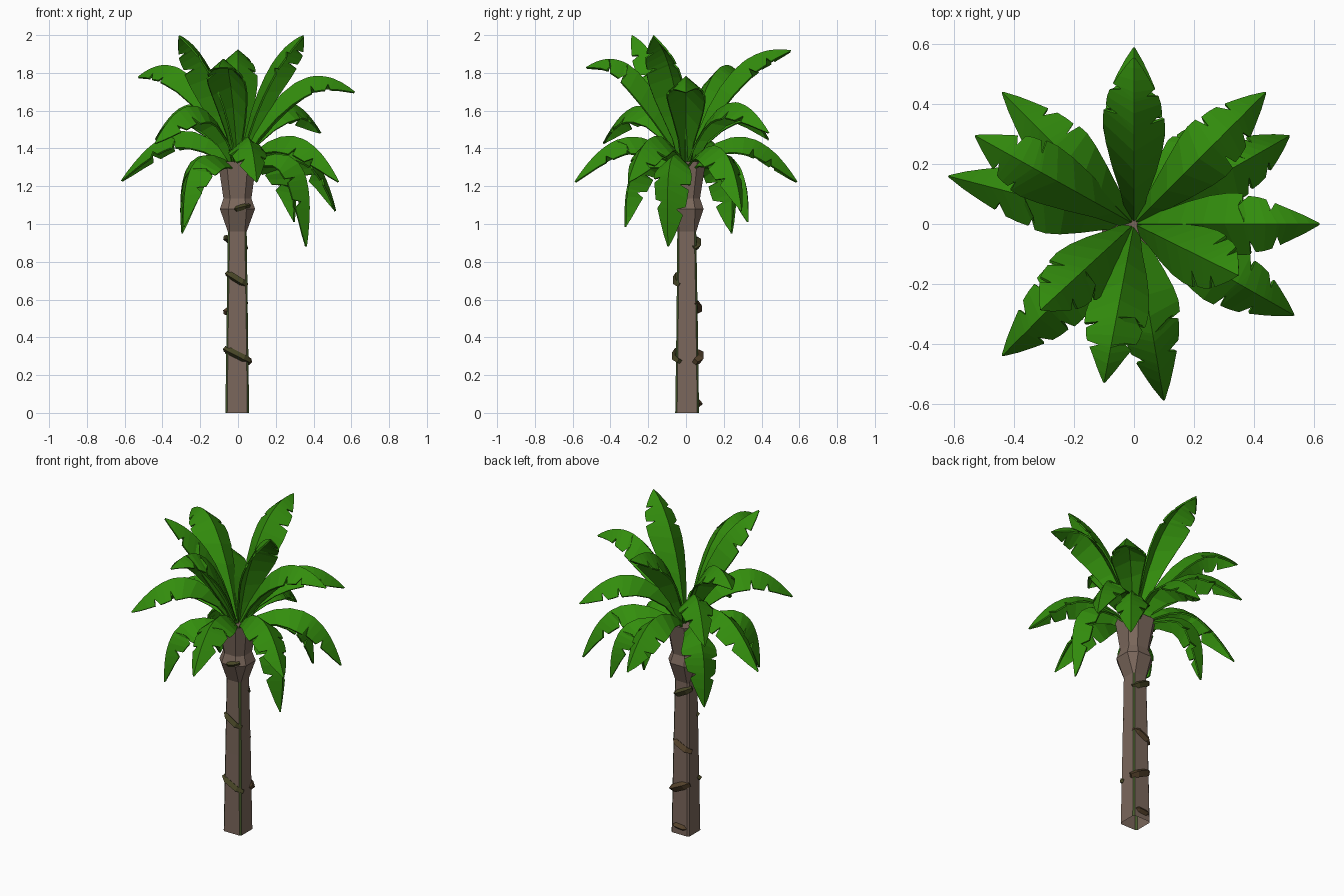
import bpy, math
from mathutils import Vector

if "Cube" in bpy.data.objects:
    bpy.data.objects.remove(bpy.data.objects["Cube"])


def material(name, rgb):
    m = bpy.data.materials.new(name)
    m.diffuse_color = (*rgb, 1)
    m.use_nodes = True
    m.node_tree.nodes["Principled BSDF"].inputs["Base Color"].default_value = m.diffuse_color
    return m


leaf_green = material("leaf green", (0.033, 0.27, 0.004))
bark = material("bark brown", (0.195, 0.135, 0.105))
moss = material("moss green", (0.06, 0.10, 0.025))
vine_green = material("vine olive", (0.065, 0.062, 0.02))
vine_brown = material("vine brown", (0.09, 0.055, 0.025))


def make_mesh(name, verts, faces, mats):
    me = bpy.data.meshes.new(name)
    me.from_pydata(verts, [], faces)
    for m in mats:
        me.materials.append(m)
    ob = bpy.data.objects.new(name, me)
    bpy.context.collection.objects.link(ob)
    return ob


# Trunk: chamfered square rings (z, half width, chamfer, centre x, centre y)
RINGS = [(0, 0.063, 0.010, -0.004, 0.006), (0.5, 0.056, 0.009, -0.004, 0.006),
         (0.96, 0.050, 0.010, -0.004, 0.004), (1.08, 0.093, 0.045, -0.003, 0.0),
         (1.135, 0.074, 0.035, -0.003, 0.0), (1.33, 0.102, 0.045, -0.004, 0.003)]
verts, faces = [], []
for z, h, c, cx, cy in RINGS:
    k = h - c
    for x, y in [(k, -h), (h, -k), (h, k), (k, h), (-k, h), (-h, k), (-h, -k), (-k, -h)]:
        verts.append((cx + x, cy + y, z))
for r in range(len(RINGS) - 1):
    for i in range(8):
        j = (i + 1) % 8
        faces.append((r * 8 + i, r * 8 + j, r * 8 + 8 + j, r * 8 + 8 + i))
top = (len(RINGS) - 1) * 8
faces.append(tuple(range(top, top + 8)))  # the underside stays open
trunk = make_mesh("trunk", verts, faces, [bark, moss])
for i in range(16):                       # mossy strips on the lower corners
    if i % 8 in (0, 2, 6):
        trunk.data.polygons[i].material_index = 1


# Vine loops: short tapered pieces across the front and back faces
def vine(name, y, x0, z0, x1, z1, depth, mat):
    cu = bpy.data.curves.new(name, 'CURVE')
    cu.dimensions = '3D'
    cu.bevel_depth = depth
    cu.bevel_resolution = 0
    cu.use_fill_caps = True
    sp = cu.splines.new('POLY')
    sp.points.add(4)
    inward = -0.02 if y > 0 else 0.02
    for i, p in enumerate(sp.points):
        t = i / 4
        end = i in (0, 4)
        p.co = (x0 + (x1 - x0) * t, y + (inward if end else 0), z0 + (z1 - z0) * t, 1)
        p.radius = 0.7 if end else 1
    sp.use_smooth = False
    cu.materials.append(mat)
    bpy.context.collection.objects.link(bpy.data.objects.new(name, cu))


vine("vine_front_low", -0.054, -0.072, 0.34, 0.062, 0.272, 0.021, vine_green)
vine("vine_front_mid", -0.050, -0.06, 0.74, 0.045, 0.675, 0.021, vine_green)
vine("vine_front_top", -0.088, -0.03, 1.075, 0.06, 1.098, 0.016, vine_green)
vine("vine_back_base", 0.070, 0.045, 0.055, -0.055, 0.045, 0.018, vine_brown)
vine("vine_back_low", 0.068, 0.065, 0.27, -0.06, 0.33, 0.026, vine_brown)
vine("vine_back_mid", 0.062, 0.045, 0.585, -0.07, 0.53, 0.023, vine_brown)
vine("vine_back_top", 0.058, 0.045, 0.87, -0.07, 0.93, 0.022, vine_green)

# Frond outline: (position along rib, half width), notched toward the tip
EDGE = [(0, 0.028), (0.12, 0.045), (0.25, 0.074), (0.38, 0.095), (0.50, 0.104),
        (0.60, 0.102), (0.615, 0.055), (0.65, 0.094), (0.72, 0.090), (0.78, 0.082),
        (0.795, 0.042), (0.83, 0.070), (0.89, 0.052), (0.95, 0.030), (1, 0.004)]
DROP = 0.85


def frond(name, tip, ctrl, base_z, flip):
    az = math.atan2(tip[1], tip[0])
    out, side = Vector((math.cos(az), math.sin(az), 0)), Vector((-math.sin(az), math.cos(az), 0))
    up = Vector((0, 0, 1))
    p0, p1 = Vector((0.01, base_z)), Vector(ctrl)
    p2 = Vector((math.hypot(tip[0], tip[1]), tip[2]))

    def at(t):                            # point on the arched rib and its normal
        p = p0 * (1 - t) ** 2 + p1 * 2 * t * (1 - t) + p2 * t * t
        d = ((p1 - p0) * (1 - t) + (p2 - p1) * t).normalized()
        return out * p.x + up * p.y, up * d.x - out * d.y

    verts, faces = [], []
    for t, w in EDGE:
        rib, _ = at(t)
        row = [rib]
        for s, shift in ((-1, 0.0), (1, -0.07)):
            p, nrm = at(t + shift * flip * math.sin(math.pi * t))
            row.append(p + side * s * w - nrm * DROP * w)
        verts += [row[1], row[0], row[2]]
    for i in range(len(EDGE) - 1):
        a = i * 3
        faces += [(a + 1, a + 4, a + 3, a), (a + 2, a + 5, a + 4, a + 1)]
    ob = make_mesh(name, verts, faces, [leaf_green])
    ob.data.update()
    if sum(p.normal.z for p in ob.data.polygons) < 0:
        ob.data.flip_normals()
    mod = ob.modifiers.new("thickness", 'SOLIDIFY')
    mod.thickness = 0.01
    mod.offset = -1


# Fronds: (tip position, arch control as radius and height)
FRONDS = [
    # upright
    ((0.345, -0.17, 2.0), (0.12, 1.90)), ((-0.31, -0.285, 2.0), (0.14, 1.90)),
    ((0, 0.555, 1.92), (0.20, 1.98)), ((-0.1, -0.53, 1.83), (0.24, 2.03)),
    ((-0.53, 0.295, 1.78), (0.28, 2.02)), ((0.62, 0, 1.70), (0.29, 1.98)),
    # spreading
    ((-0.44, -0.44, 1.43), (0.30, 1.87)), ((-0.44, 0.44, 1.45), (0.30, 1.87)),
    ((0.44, 0.44, 1.485), (0.30, 1.87)), ((-0.62, 0.16, 1.23), (0.30, 1.72)),
    ((0, 0.59, 1.225), (0.32, 1.66)), ((0.1, -0.59, 1.225), (0.32, 1.66)),
    ((0.535, -0.305, 1.225), (0.36, 1.67)),
    # drooping
    ((0.52, 0.295, 1.07), (0.45, 1.62)), ((0.365, -0.095, 0.88), (0.47, 1.56)),
    ((-0.29, -0.325, 0.985), (0.45, 1.53)), ((-0.3, 0.245, 0.95), (0.45, 1.53)),
    ((0.3, 0.33, 1.01), (0.46, 1.53))]
for i, (tip, ctrl) in enumerate(FRONDS):
    frond(f"frond_{i + 1}", tip, ctrl, 1.33 if i < 9 else 1.30, 1 if i % 2 else -1)
